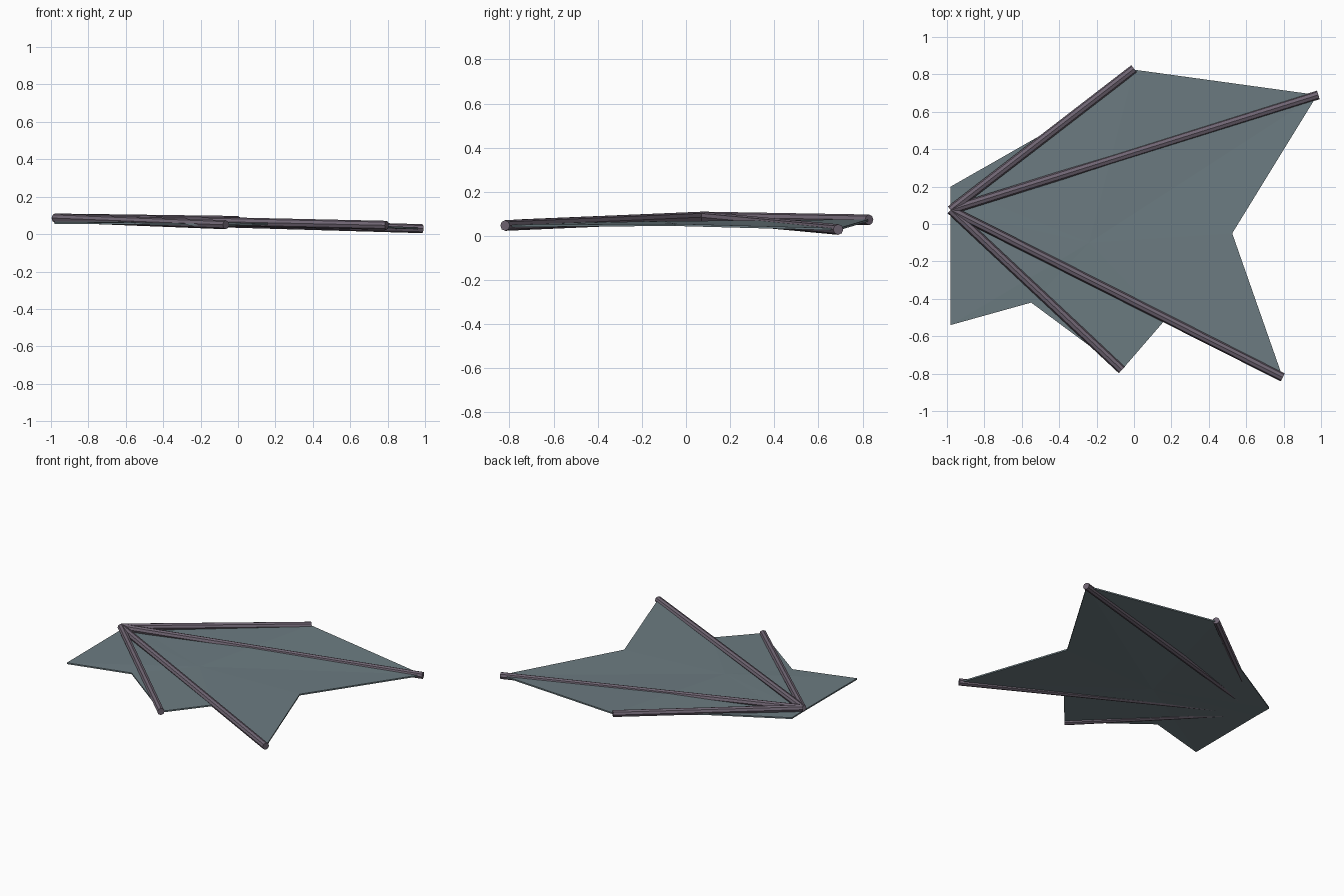
import bpy, bmesh
from mathutils import Vector

if "Cube" in bpy.data.objects:
    bpy.data.objects.remove(bpy.data.objects["Cube"])


def material(name, rgb):
    m = bpy.data.materials.new(name)
    m.diffuse_color = (*rgb, 1)
    m.use_nodes = True
    m.node_tree.nodes["Principled BSDF"].inputs["Base Color"].default_value = m.diffuse_color
    return m


skin = material("skin", (0.15, 0.20, 0.22))
bone = material("bone", (0.16, 0.13, 0.17))

# Scalloped wing membrane: outline fanned around a slightly raised centre
outline = [(-0.98, 0.20, 0.060), (-0.48, 0.485, 0.065), (0.0, 0.825, 0.070),
           (0.98, 0.69, 0.030), (0.525, -0.05, 0.050), (0.795, -0.82, 0.045),
           (0.16, -0.52, 0.055), (-0.065, -0.78, 0.048), (-0.24, -0.65, 0.052),
           (-0.55, -0.42, 0.056), (-0.98, -0.54, 0.060), (-0.98, 0.07, 0.062)]
bm = bmesh.new()
ring = [bm.verts.new(p) for p in outline]
centre = bm.verts.new((-0.24, -0.10, 0.062))
for a, b in zip(ring, ring[1:] + ring[:1]):
    bm.faces.new((centre, b, a))
bmesh.ops.recalc_face_normals(bm, faces=bm.faces)
me = bpy.data.meshes.new("wing_membrane")
bm.to_mesh(me)
bm.free()
membrane = bpy.data.objects.new("wing_membrane", me)
bpy.context.collection.objects.link(membrane)
me.materials.append(skin)
solid = membrane.modifiers.new("thickness", 'SOLIDIFY')
solid.thickness = 0.01
solid.offset = 0

# Four finger bones radiating from the wing joint
root = Vector((-0.98, 0.075, 0.086))
tips = [(0.0, 0.83, 0.073), (0.985, 0.69, 0.029),
        (0.795, -0.82, 0.047), (-0.065, -0.78, 0.050)]
for i, tip in enumerate(tips, 1):
    d = Vector(tip) - root
    bpy.ops.mesh.primitive_cylinder_add(vertices=8, radius=0.024, depth=d.length,
                                        location=root + d / 2)
    o = bpy.context.object
    o.name = f"finger_bone_{i}"
    o.rotation_euler = d.to_track_quat('Z', 'Y').to_euler()
    o.data.materials.append(bone)
